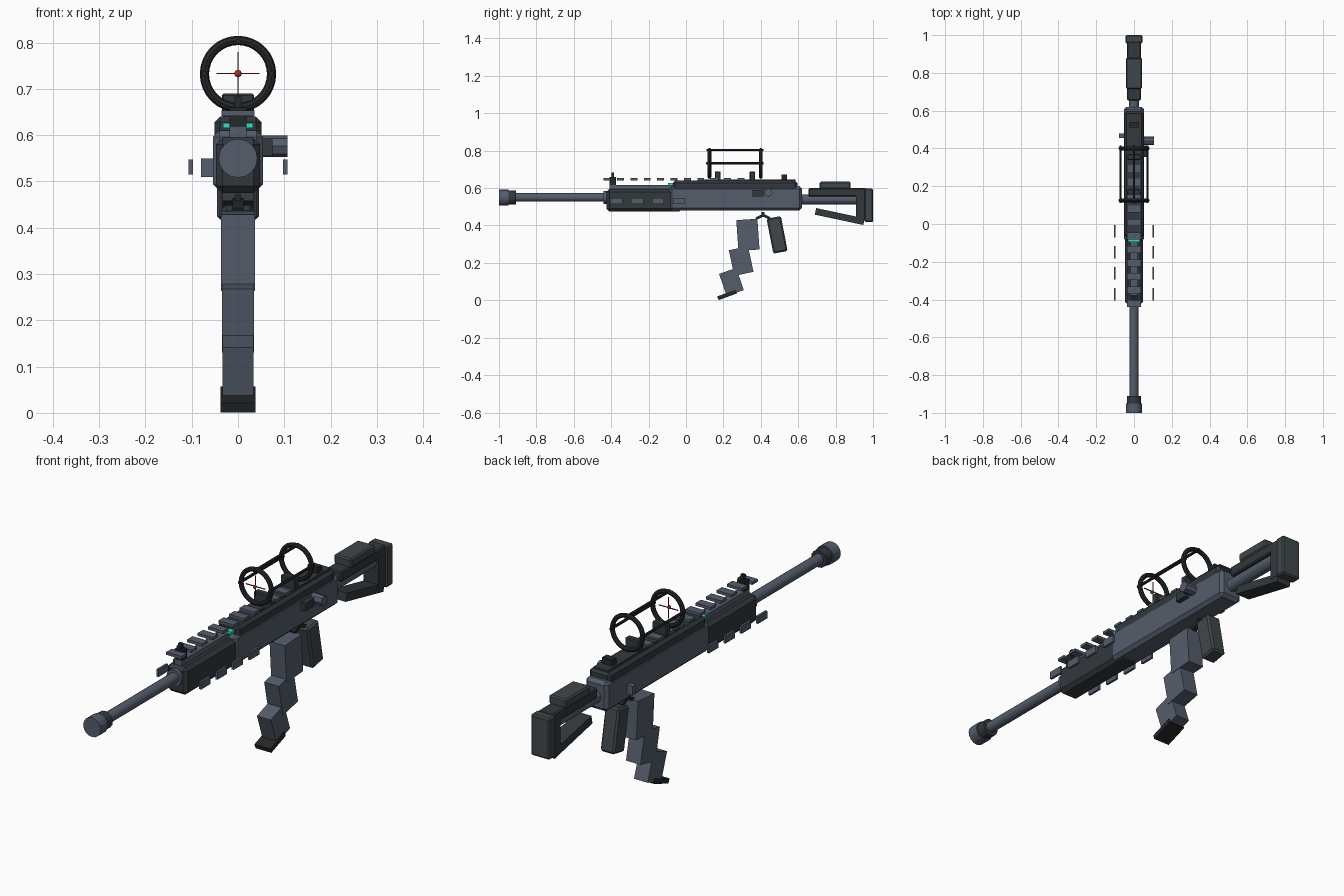
import bpy
from math import radians, pi

if "Cube" in bpy.data.objects:
    bpy.data.objects.remove(bpy.data.objects["Cube"])


def material(name, rgb):
    m = bpy.data.materials.new(name)
    m.diffuse_color = (*rgb, 1)
    m.use_nodes = True
    m.node_tree.nodes["Principled BSDF"].inputs["Base Color"].default_value = m.diffuse_color
    return m


STEEL = material("steel", (0.09, 0.11, 0.15))
DARK = material("dark_polymer", (0.032, 0.04, 0.046))
GREY = material("grey_polymer", (0.05, 0.062, 0.07))
BLACK = material("black", (0.018, 0.02, 0.022))
TEAL = material("teal_glow", (0.03, 0.75, 0.55))
RED = material("red_glow", (0.4, 0.03, 0.03))


def finish(name, mat, bevel=0):
    ob = bpy.context.object
    ob.name = name
    ob.data.materials.append(mat)
    if bevel:
        mod = ob.modifiers.new("bevel", "BEVEL")
        mod.width, mod.segments = bevel, 1
    return ob


def box(name, x, y, z, mat, bevel=0, tilt=0):
    """Box from (min, max) ranges, tilted about its centre around x (degrees)."""
    bpy.ops.mesh.primitive_cube_add(
        size=1, location=[sum(r) / 2 for r in (x, y, z)],
        rotation=(radians(tilt), 0, 0))
    ob = bpy.context.object
    ob.scale = [r[1] - r[0] for r in (x, y, z)]
    bpy.ops.object.transform_apply(location=False, rotation=False, scale=True)
    return finish(name, mat, bevel)


def mid(name, half, y, z, mat, bevel=0, tilt=0):
    return box(name, (-half, half), y, z, mat, bevel, tilt)


def block(name, half, cy, cz, length, height, mat, bevel=0, tilt=0):
    return mid(name, half, (cy - length / 2, cy + length / 2),
               (cz - height / 2, cz + height / 2), mat, bevel, tilt)


def rod(name, y, x, z, r, mat, sides=16, bevel=0):
    bpy.ops.mesh.primitive_cylinder_add(
        vertices=sides, radius=r, depth=y[1] - y[0],
        location=(x, sum(y) / 2, z), rotation=(pi / 2, 0, 0))
    return finish(name, mat, bevel)


# Barrel and muzzle
rod("barrel", (-0.92, -0.40), 0, 0.55, 0.023, STEEL)
rod("muzzle_brake", (-1, -0.95), 0, 0.55, 0.042, STEEL)
rod("muzzle_collar", (-0.955, -0.91), 0, 0.55, 0.037, DARK)
rod("barrel_nut", (-0.44, -0.41), 0, 0.55, 0.035, STEEL)

# Handguard, gas block and floating side panels
mid("handguard", 0.048, (-0.425, -0.02), (0.475, 0.595), DARK, 0.015)
mid("gas_block", 0.018, (-0.41, -0.07), (0.59, 0.617), STEEL)
mid("glow_strip", 0.032, (-0.095, -0.06), (0.615, 0.626), TEAL)
for i in range(4):
    y = -0.405 + i * 0.1115
    for s in (-1, 1):
        box("side_panel", (s * 0.102 - 0.005, s * 0.102 + 0.005),
            (y, y + 0.065), (0.515, 0.547), STEEL)

# Receiver
mid("lower_receiver", 0.054, (-0.09, 0.62), (0.48, 0.61), STEEL, 0.014)
mid("upper_receiver", 0.051, (-0.07, 0.595), (0.585, 0.64), DARK, 0.012)
mid("receiver_rail", 0.034, (0.08, 0.585), (0.63, 0.646), DARK)
for i in range(11):
    y = -0.44 + i * 0.0715
    mid("rail_tooth", 0.036, (y, y + 0.037), (0.641, 0.653), STEEL)

# Bolt port, bolt knob and left selector
box("bolt_port", (0.045, 0.075), (0.355, 0.415), (0.555, 0.59), DARK)
bpy.ops.mesh.primitive_cylinder_add(vertices=8, radius=0.023, depth=0.057,
                                    location=(0.0785, 0.44, 0.576),
                                    rotation=(0, pi / 2, 0))
finish("bolt_knob", STEEL)
box("selector", (-0.08, -0.045), (0.455, 0.48), (0.51, 0.55), STEEL)

# Iron sights
mid("front_sight_base", 0.018, (-0.408, -0.375), (0.615, 0.66), BLACK)
mid("front_sight_post", 0.008, (-0.398, -0.384), (0.65, 0.683), BLACK)
mid("rear_sight", 0.024, (0.51, 0.54), (0.64, 0.672), BLACK)

# Ring optic
for y in (0.125, 0.40):
    bpy.ops.mesh.primitive_torus_add(
        major_radius=0.0725, minor_radius=0.01, major_segments=32,
        minor_segments=8, location=(0, y, 0.732), rotation=(pi / 2, 0, 0))
    finish("optic_ring", BLACK)
for x, z in ((0, 0.803), (-0.072, 0.733), (0.072, 0.733)):
    rod("optic_rod", (0.11, 0.415), x, z, 0.006, BLACK, 8)
for y in (0.17, 0.355):
    mid("optic_mount", 0.035, (y - 0.015, y + 0.015), (0.64, 0.69), DARK, 0.004)
bpy.ops.mesh.primitive_uv_sphere_add(segments=12, ring_count=8, radius=0.008,
                                     location=(0, 0.115, 0.733))
finish("reticle_dot", RED)
mid("reticle_bar", 0.046, (0.118, 0.122), (0.7315, 0.7345), RED)
mid("reticle_post", 0.0015, (0.118, 0.122), (0.687, 0.779), RED)

# Curved magazine in stepped segments
block("magazine_top", 0.037, 0.331, 0.35, 0.113, 0.165, STEEL, 0, 4)
block("magazine_middle", 0.035, 0.295, 0.21, 0.105, 0.14, STEEL, 0, 12)
block("magazine_bottom", 0.033, 0.243, 0.098, 0.097, 0.125, STEEL, 0, 19)
block("magazine_plate", 0.038, 0.22, 0.029, 0.105, 0.021, BLACK, 0, 20)

# Grip, trigger and guard
block("grip", 0.034, 0.487, 0.35, 0.078, 0.19, GREY, 0.008, 11)
block("guard_front", 0.012, 0.396, 0.447, 0.05, 0.014, BLACK, 0, 25)
block("guard_rear", 0.012, 0.43, 0.447, 0.045, 0.014, BLACK, 0, -25)
mid("trigger", 0.007, (0.405, 0.42), (0.445, 0.472), BLACK)

# Skeleton stock
rod("stock_tube", (0.60, 0.93), 0, 0.54, 0.027, STEEL)
mid("stock_comb", 0.036, (0.655, 0.965), (0.555, 0.60), DARK, 0.005)
mid("cheek_rest", 0.042, (0.715, 0.88), (0.594, 0.634), GREY, 0.006)
mid("stock_upright", 0.036, (0.91, 0.97), (0.43, 0.595), DARK)
mid("butt_pad", 0.045, (0.955, 1.0), (0.418, 0.597), GREY, 0.006)
block("stock_strut", 0.034, 0.822, 0.448, 0.265, 0.036, DARK, 0, -12)
